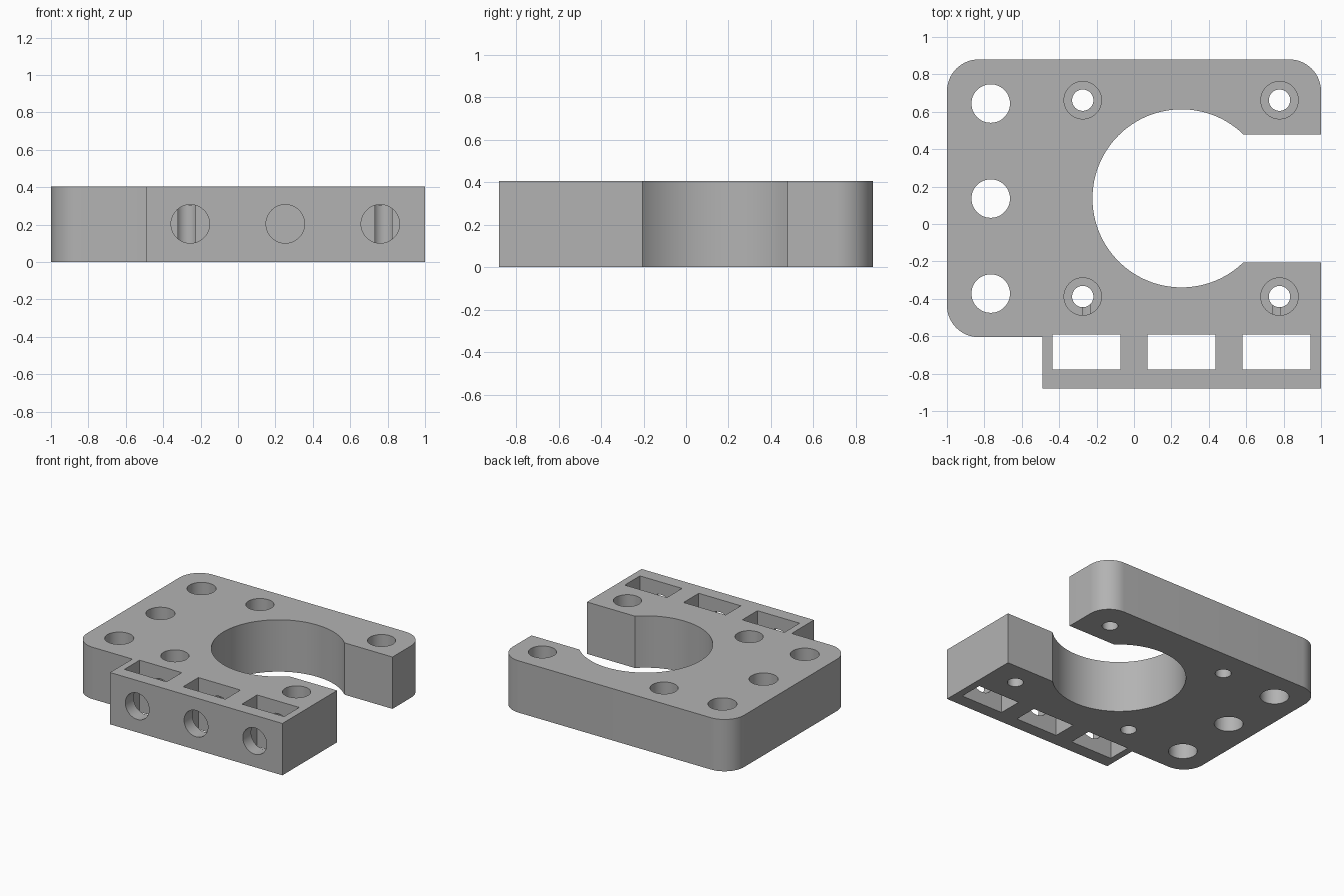
import bpy, bmesh
from math import cos, sin, pi, radians

if "Cube" in bpy.data.objects:
    bpy.data.objects.remove(bpy.data.objects["Cube"], do_unlink=True)

H = 0.405                      # plate thickness
BORE_X, BORE_Y = 0.254, 0.137  # motor axis
FRONT, BACK, STEP = -0.88, 0.88, -0.605
CORNER = 0.17
ROD_R = 0.103

grey = bpy.data.materials.new("plain grey")
grey.use_nodes = True
grey.diffuse_color = (0.45, 0.45, 0.45, 1)
grey.node_tree.nodes["Principled BSDF"].inputs["Base Color"].default_value = grey.diffuse_color


def arc(cx, cy, start, steps=16):
    """Quarter-round corner, clockwise from the start angle."""
    return [(cx + CORNER * cos(radians(start - 90 * i / steps)),
             cy + CORNER * sin(radians(start - 90 * i / steps)))
            for i in range(steps + 1)]


def extrude_outline(name, outline):
    bm = bmesh.new()
    face = bm.faces.new([bm.verts.new((x, y, 0)) for x, y in outline])
    top = bmesh.ops.extrude_face_region(bm, geom=[face])["geom"]
    bmesh.ops.translate(bm, vec=(0, 0, H),
                        verts=[v for v in top if isinstance(v, bmesh.types.BMVert)])
    bmesh.ops.recalc_face_normals(bm, faces=bm.faces)
    mesh = bpy.data.meshes.new(name)
    bm.to_mesh(mesh)
    bm.free()
    obj = bpy.data.objects.new(name, mesh)
    bpy.context.collection.objects.link(obj)
    return obj


cutters = []


def keep_cutter(name):
    obj = bpy.context.object
    obj.name = name
    obj.hide_render = True
    cutters.append(obj)


def cut_round(name, x, y, r, z0=-0.1, z1=H + 0.1, sides=48):
    bpy.ops.mesh.primitive_cylinder_add(vertices=sides, radius=r, depth=z1 - z0,
                                        location=(x, y, (z0 + z1) / 2))
    keep_cutter(name)


def cut_box(name, x0, x1, y0, y1):
    bpy.ops.mesh.primitive_cube_add(size=1, location=((x0 + x1) / 2, (y0 + y1) / 2, H / 2))
    bpy.context.object.scale = (x1 - x0, y1 - y0, H + 0.2)
    keep_cutter(name)


# Plate with three rounded corners and a clamp block stepping out at the front
outline = [(-0.49, FRONT), (-0.49, STEP)]
outline += arc(-1 + CORNER, STEP + CORNER, 270)
outline += arc(-1 + CORNER, BACK - CORNER, 180)
outline += arc(1 - CORNER, BACK - CORNER, 90)
outline += [(1, FRONT)]
plate = extrude_outline("mounting_plate", outline)
plate.data.materials.append(grey)

# Motor bore, open to the side
cut_round("bore_cutter", BORE_X, BORE_Y, 0.476, sides=128)
cut_box("slot_cutter", 0.4, 1.2, BORE_Y - 0.342, BORE_Y + 0.342)

# Four counterbored motor screws
for sx in (-1, 1):
    for sy in (-1, 1):
        x, y = BORE_X - 0.002 + sx * 0.526, BORE_Y + sy * 0.525
        cut_round("screw_cutter", x, y, 0.057)
        cut_round("counterbore_cutter", x, y, 0.1, z0=H - 0.1)

# Rod holes through the left edge; bolt holes and nut pockets at the front
for i in (-1, 0, 1):
    cut_round("rod_cutter", -0.766, BORE_Y - 0.001 + i * 0.508, ROD_R)
    x = BORE_X - 0.001 + i * 0.508
    cut_box("pocket_cutter", x - 0.182, x + 0.182, -0.778, -0.591)
    bpy.ops.mesh.primitive_cylinder_add(vertices=48, radius=ROD_R, depth=0.6,
                                        location=(x, -0.422 - 0.3, 0.204),
                                        rotation=(pi / 2, 0, 0))
    keep_cutter("bolt_cutter")

# Apply all cuts
for cutter in cutters:
    mod = plate.modifiers.new("cut", "BOOLEAN")
    mod.operation, mod.solver, mod.object = "DIFFERENCE", "EXACT", cutter
bpy.context.view_layer.update()
cut_mesh = bpy.data.meshes.new_from_object(
    plate.evaluated_get(bpy.context.evaluated_depsgraph_get()))
plate.modifiers.clear()
plate.data = cut_mesh
cut_mesh.materials.clear()
cut_mesh.materials.append(grey)
cut_mesh.polygons.foreach_set("material_index", [0] * len(cut_mesh.polygons))
for cutter in cutters:
    bpy.data.objects.remove(cutter, do_unlink=True)

# Smooth round walls, crisp edges
bpy.ops.object.select_all(action="DESELECT")
plate.select_set(True)
bpy.context.view_layer.objects.active = plate
bpy.ops.object.shade_smooth_by_angle(angle=radians(30))
